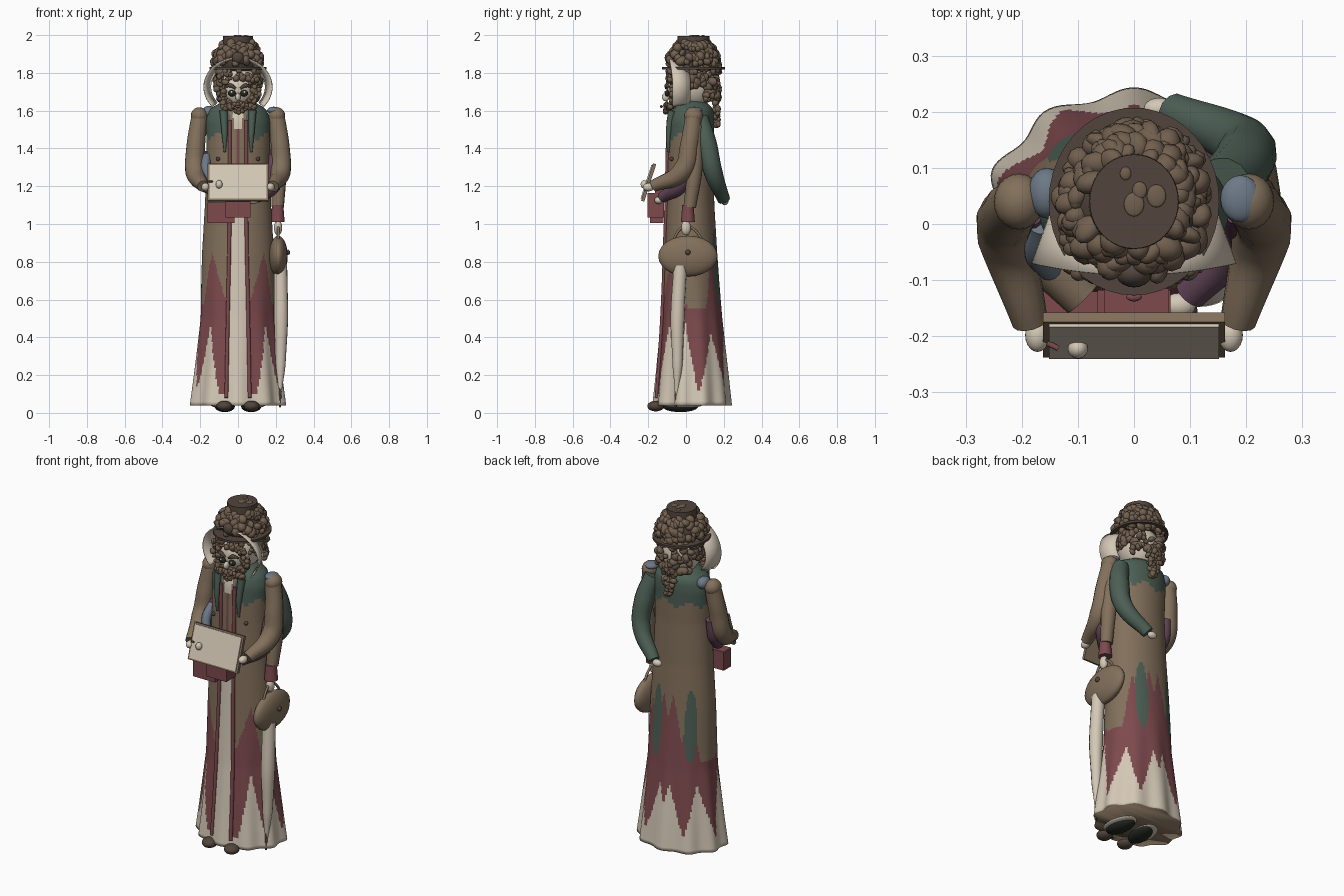
import bpy, bmesh, math, random
from math import sin, cos, pi, asin, radians, degrees
from mathutils import Matrix, Vector

cube = bpy.data.objects.get("Cube")
if cube:
    bpy.data.objects.remove(cube, do_unlink=True)
random.seed(7)


def material(name, rgb):
    m = bpy.data.materials.new(name)
    m.use_nodes = True
    m.diffuse_color = (*rgb, 1)
    m.node_tree.nodes["Principled BSDF"].inputs["Base Color"].default_value = (*rgb, 1)
    return m


BROWN = material("coat brown", (0.225, 0.162, 0.105))
RED = material("dull red", (0.205, 0.068, 0.075))
CREAM = material("cream", (0.66, 0.58, 0.47))
GREEN = material("moss green", (0.073, 0.115, 0.09))
DARK = material("dark brown", (0.085, 0.06, 0.045))
HAIR = material("hair brown", (0.165, 0.115, 0.077))
BLUE = material("slate blue", (0.15, 0.19, 0.24))
PURPLE = material("plum", (0.13, 0.062, 0.1))
BLACK = material("near black", (0.017, 0.022, 0.017))


def finish(name, bm, mats, smooth=True):
    me = bpy.data.meshes.new(name)
    bmesh.ops.recalc_face_normals(bm, faces=bm.faces[:])
    bm.to_mesh(me)
    bm.free()
    ob = bpy.data.objects.new(name, me)
    bpy.context.collection.objects.link(ob)
    for m in mats:
        me.materials.append(m)
    for p in me.polygons:
        p.use_smooth = smooth
    return ob


def ball(name, loc, size, mat, rot=(0, 0, 0)):
    bm = bmesh.new()
    bmesh.ops.create_uvsphere(bm, u_segments=20, v_segments=12, radius=1)
    ob = finish(name, bm, [mat])
    ob.location, ob.scale, ob.rotation_euler = loc, size, rot


def box(name, loc, size, mat, rot=(0, 0, 0)):
    bm = bmesh.new()
    bmesh.ops.create_cube(bm, size=1)
    ob = finish(name, bm, [mat], False)
    ob.location, ob.scale, ob.rotation_euler = loc, size, rot


def cone(name, loc, r1, r2, h, mat, sy=1):
    bm = bmesh.new()
    bmesh.ops.create_cone(bm, cap_ends=True, segments=40, radius1=r1, radius2=r2, depth=h)
    ob = finish(name, bm, [mat], False)
    ob.location, ob.scale = loc, (1, sy, 1)


def tube(name, path, radii, mat):
    cu = bpy.data.curves.new(name, "CURVE")
    cu.dimensions = "3D"
    cu.bevel_depth, cu.bevel_resolution, cu.resolution_u = 1, 4, 8
    cu.use_fill_caps = True
    sp = cu.splines.new("BEZIER")
    sp.bezier_points.add(len(path) - 1)
    for bp, co, r in zip(sp.bezier_points, path, radii):
        bp.co, bp.radius = co, r
        bp.handle_left_type = bp.handle_right_type = "AUTO"
    cu.materials.append(mat)
    bpy.context.collection.objects.link(bpy.data.objects.new(name, cu))


def lumps(name, spots, mat):
    """One mesh of irregular rounded curls; each spot is (position, radius)."""
    bm = bmesh.new()
    for pos, r in spots:
        m = Matrix.Translation(pos) @ Matrix.Rotation(random.uniform(0, 6), 4, Vector((random.random(), random.random(), 1)))
        m = m @ Matrix.Diagonal((r * random.uniform(0.8, 1.4), r * random.uniform(0.6, 1), r, 1))
        bmesh.ops.create_icosphere(bm, subdivisions=2, radius=1, matrix=m)
    finish(name, bm, [mat])


def lookup(table, v):
    """Interpolate the rows of a table by their first column."""
    for a, b in zip(table, table[1:]):
        if v <= b[0]:
            t = (v - a[0]) / (b[0] - a[0])
            return [p + (q - p) * t for p, q in zip(a[1:], b[1:])]
    return table[-1][1:]


# Robe: oval sections (z, half width, front y, back y)
ROBE = [(0.04, .255, -.17, .235), (0.2, .235, -.155, .22), (0.5, .2, -.13, .19),
        (0.85, .19, -.115, .165), (1.1, .175, -.105, .15), (1.35, .165, -.1, .145),
        (1.55, .17, -.095, .15), (1.61, .15, -.08, .145), (1.66, .06, -.04, .09)]
# Painted borders (degrees from the front, height)
RED_TOP = [(0, .6), (22, .62), (46, .86), (66, .57), (120, .55), (140, .9), (154, .66), (170, .94), (180, .8)]
CREAM_TOP = [(0, .1), (24, .1), (45, .48), (63, .12), (78, .48), (100, .1), (128, .43), (150, .12), (172, .42), (180, .3)]


def on_robe(th, z, grow=0.0):
    rx, y0, y1 = lookup(ROBE, z)
    fold = 1 + 0.045 * max(0, (0.7 - z) / 0.7) * cos(10 * th)
    return Vector(((rx * fold + grow) * sin(th), (y0 + y1) / 2 - ((y1 - y0) / 2 * fold + grow) * cos(th), z))


def robe_colour(th, z, x):
    """Index into brown, red, cream, green."""
    angle = abs(degrees(th))
    if angle < 60 and abs(x) < 0.045 + 0.02 * max(0, 1 - z):
        if z > 1.15:
            return 2 if z > 1.5 and abs(x) < 0.025 else (1 if abs(x) < 0.01 else 0)
        return 2
    if z > 1.465 + 0.015 * sin(7 * th):
        return 3
    for leaf in (pi - 0.42, -2.42):
        if ((th - leaf) / 0.2) ** 2 + ((z - 0.76) / 0.21) ** 2 < 1:
            return 3
    if z > lookup(RED_TOP, angle)[0]:
        return 0
    return 1 if z > lookup(CREAM_TOP, angle)[0] else 2


bm = bmesh.new()
N, ROWS = 144, 82
rings = [[bm.verts.new(on_robe(-pi + 2 * pi * i / N, 0.04 + 1.62 * j / ROWS)) for i in range(N)] for j in range(ROWS + 1)]
for j in range(ROWS):
    for i in range(N):
        k = (i + 1) % N
        f = bm.faces.new((rings[j][i], rings[j][k], rings[j + 1][k], rings[j + 1][i]))
        th = -pi + 2 * pi * (i + 0.5) / N
        c = f.calc_center_median()
        f.material_index = robe_colour(th, c.z, c.x)
bm.faces.new(rings[-1])
bm.faces.new(rings[0])
finish("robe", bm, [BROWN, RED, CREAM, GREEN])

# Paired parts: piping, lapel ribbons, buttons, shoes, arms and face sides
for s, side in ((1, "left"), (-1, "right")):
    heights = [0.08, 0.3, 0.6, 0.9, 1.15, 1.35, 1.55]
    path = [on_robe(s * asin((0.043 + 0.022 * max(0, 1 - z)) / lookup(ROBE, z)[0]), z, 0.003) for z in heights]
    tube(side + "_piping", path, [0.01] * len(path), RED)
    tube(side + "_scarf_end", [on_robe(s * a, z, 0.006) for a, z in ((0.5, 1.6), (0.42, 1.48), (0.42, 1.38))], [0.022, 0.016, 0.006], GREEN)
    ball(side + "_button", on_robe(s * 0.68, 1.345, 0.004), (0.011,) * 3, DARK)
    ball(side + "_shoe_toe", (s * 0.072, -0.16, 0.036), (0.042, 0.045, 0.028), DARK)
    ball(side + "_sole", (s * 0.07, -0.03, 0.034), (0.052, 0.095, 0.03), BLACK, (0, 0, s * 0.15))
    ball(side + "_shoe_welt", (s * 0.08, -0.02, 0.04), (0.062, 0.105, 0.014), CREAM, (0, 0, s * 0.15))
    # Shoulders and front arms carrying the board
    ball(side + "_shoulder", (s * 0.205, 0.04, 1.573), (0.045, 0.05, 0.045), BROWN)
    tube(side + "_front_arm", [(s * 0.203, 0.04, 1.57), (s * 0.222, 0.02, 1.43), (s * 0.226, -0.02, 1.28), (s * 0.185, -0.175, 1.2)],
         [0.045, 0.05, 0.054, 0.032], BROWN)
    ball(side + "_front_hand", (s * 0.172, -0.198, 1.195), (0.022, 0.03, 0.022), CREAM)
    # Eyes, brows and moustache
    ball(side + "_eye", (s * 0.032, -0.1, 1.692), (0.021, 0.012, 0.017), BLACK)
    ball(side + "_eye_glint", (s * 0.034, -0.111, 1.698), (0.006, 0.004, 0.006), CREAM)
    tube(side + "_brow", [(s * 0.012, -0.104, 1.716), (s * 0.04, -0.104, 1.733), (s * 0.07, -0.09, 1.725)], [0.006, 0.011, 0.004], DARK)

ball("left_shoulder_patch", (0.19, 0.045, 1.601), (0.036, 0.042, 0.02), BLUE)
ball("right_shoulder_patch", (-0.155, 0.055, 1.592), (0.034, 0.045, 0.034), BLUE)

# Lower pair of sleeves around the waist
tube("left_plum_arm", [(0.19, 0.03, 1.36), (0.185, -0.03, 1.21), (0.1, -0.125, 1.14)], [0.035, 0.045, 0.03], PURPLE)
ball("left_plum_hand", (0.08, -0.145, 1.125), (0.03, 0.022, 0.02), CREAM)
tube("right_plum_arm", [(-0.19, 0.03, 1.38), (-0.192, 0.0, 1.27), (-0.16, -0.07, 1.19)], [0.035, 0.045, 0.036], PURPLE)
tube("right_forearm", [(-0.15, -0.07, 1.2), (-0.09, -0.13, 1.19)], [0.044, 0.04], BROWN)
tube("blue_sleeve", [(-0.165, 0.0, 1.36), (-0.17, -0.05, 1.3), (-0.15, -0.08, 1.23)], [0.024, 0.026, 0.022], BLUE)

# Rear arm resting on the back
tube("rear_arm", [(0.16, 0.07, 1.56), (0.195, 0.11, 1.42), (0.19, 0.145, 1.27), (0.07, 0.2, 1.13)], [0.05, 0.055, 0.05, 0.034], GREEN)
ball("rear_hand", (0.045, 0.205, 1.12), (0.028, 0.02, 0.02), CREAM)

# Hanging arm with cuff, handbag and folded parasol
tube("hanging_arm", [(0.2, 0.05, 1.52), (0.215, 0.045, 1.28), (0.21, 0.02, 1.09)], [0.042, 0.042, 0.034], BROWN)
cone("cuff", (0.21, 0.01, 1.055), 0.037, 0.03, 0.09, RED)
ball("hanging_hand", (0.212, 0.0, 0.98), (0.022, 0.026, 0.04), CREAM)
ball("handbag", (0.213, 0.01, 0.83), (0.05, 0.157, 0.108), BROWN)
ball("handbag_button", (0.264, 0.01, 0.85), (0.012, 0.014, 0.014), DARK)
for y in (-0.07, 0.09):
    tube("bag_strap", [(0.213, y, 0.91), (0.213, y * 0.55, 0.965), (0.213, 0, 1.0)], [0.007] * 3, BROWN)
tube("parasol", [(0.225, -0.03, 0.78), (0.228, -0.045, 0.5), (0.225, -0.045, 0.25), (0.222, -0.05, 0.1)], [0.036, 0.038, 0.027, 0.008], CREAM)
tube("parasol_tip", [(0.222, -0.05, 0.2), (0.222, -0.055, 0.03)], [0.01, 0.006], DARK)

# Drawing board, hand holding it and red satchels behind
tilt = Matrix.Rotation(-0.31, 4, "X")
centre = Vector((0, -0.198, 1.22))
box("board", centre, (0.325, 0.018, 0.207), BROWN, (-0.31, 0, 0))
box("board_sheet", centre + tilt @ Vector((0, -0.011, 0)), (0.303, 0.007, 0.187), CREAM, (-0.31, 0, 0))
ball("board_hand", (-0.1, -0.222, 1.21), (0.018, 0.018, 0.022), CREAM)
tube("pencil", [(-0.155, -0.212, 1.225), (-0.135, -0.222, 1.225)], [0.005, 0.005], RED)
box("large_satchel", (-0.09, -0.155, 1.06), (0.145, 0.07, 0.11), RED)
box("small_satchel", (0.0, -0.16, 1.1), (0.13, 0.085, 0.13), RED)
box("satchel_flap", (0.005, -0.14, 1.19), (0.115, 0.05, 0.08), RED)

# Head and face
cone("neck", (0, 0.02, 1.63), 0.06, 0.055, 0.12, CREAM)
ball("head", (0, 0.04, 1.74), (0.11, 0.115, 0.13), CREAM)
ball("face", (0, -0.025, 1.715), (0.085, 0.075, 0.095), CREAM)
ball("nose", (0, -0.108, 1.672), (0.014, 0.02, 0.022), CREAM)
ball("mouth", (0, -0.13, 1.622), (0.014, 0.008, 0.007), RED)

# Curls of hair, beard, moustache and the berry-like hat dressing
hair = []
for k in range(150):
    a, z = random.uniform(0.85, 2 * pi - 0.85), random.uniform(1.66, 1.83)
    if abs(a - pi) > 1.1 and z < 1.72:
        z += 0.09
    hair.append((Vector((0.112 * sin(a), 0.05 - 0.118 * cos(a), z)), random.uniform(0.014, 0.026)))
for k in range(45):
    t = random.random()
    w = 0.05 * (1 - t) + 0.012
    hair.append((Vector((random.uniform(-w, w), 0.155 + 0.015 * random.random(), 1.7 - 0.18 * t)), 0.021 - 0.006 * t))
lumps("hair", hair, HAIR)

beard = []
for k in range(95):
    a = radians(random.uniform(140, 400))
    r = random.uniform(0.075, 0.115)
    beard.append((Vector((r * cos(a), -0.075 + 0.02 * random.random(), 1.7 + 0.85 * r * sin(a))), random.uniform(0.01, 0.02)))
for k in range(50):
    x = random.uniform(-1, 1)
    drop = random.uniform(0, 0.055) * (1 - abs(x))
    beard.append((Vector((0.09 * x, -0.108 + 0.025 * abs(x), 1.645 - 0.025 * abs(x) - drop)), random.uniform(0.01, 0.016)))
lumps("beard", beard, HAIR)

lumps("forelock", [(Vector((random.uniform(-0.1, 0.1), -0.086, random.uniform(1.75, 1.815))), random.uniform(0.012, 0.02)) for k in range(32)], HAIR)

ball("hat_core", (0, 0.04, 1.87), (0.115, 0.12, 0.1), DARK)
dressing = []
for k in range(170):
    a, t = random.uniform(0, 2 * pi), random.random()
    r = 0.122 - 0.045 * t ** 2
    dressing.append((Vector((r * sin(a), 0.04 - r * 1.03 * cos(a), 1.845 + 0.11 * t)), random.uniform(0.015, 0.029)))
lumps("hat_dressing", dressing, HAIR)
ball("hat_rosette", (0, -0.088, 1.88), (0.032, 0.025, 0.032), DARK)
cone("hat_brim", (0, 0.04, 1.825), 0.152, 0.152, 0.012, DARK, 1.1)
cone("hat_crown", (0, 0.04, 1.945), 0.082, 0.079, 0.1, DARK, 1.06)
for x, y, r in ((0, 0.035, 0.018), (0.04, 0.05, 0.017), (-0.015, 0.09, 0.01), (0.01, 0.06, 0.013)):
    ball("crown_patch", (x, y, 1.995), (r, r * 1.2, 0.005), HAIR)

# Flared bonnet shell framing the face, deepest at the sides
bm = bmesh.new()
rows = []
for k in range(49):
    a = radians(-42 + 264 * k / 48)
    deep = 0.12 + 0.88 * min(1, 1.2 * abs(cos(a)))
    front = -0.07 - 0.02 * max(0, sin(a)) ** 2
    rows.append([bm.verts.new(((0.183 - 0.035 * deep * t) * cos(a), front + 0.095 * deep * t, 1.725 + (0.158 - 0.03 * deep * t) * sin(a)))
                 for t in (0, 0.5, 1)])
for p, q in zip(rows, rows[1:]):
    for j in range(2):
        bm.faces.new((p[j], q[j], q[j + 1], p[j + 1]))
bonnet = finish("bonnet", bm, [CREAM])
bonnet.modifiers.new("thickness", "SOLIDIFY").thickness = 0.006
